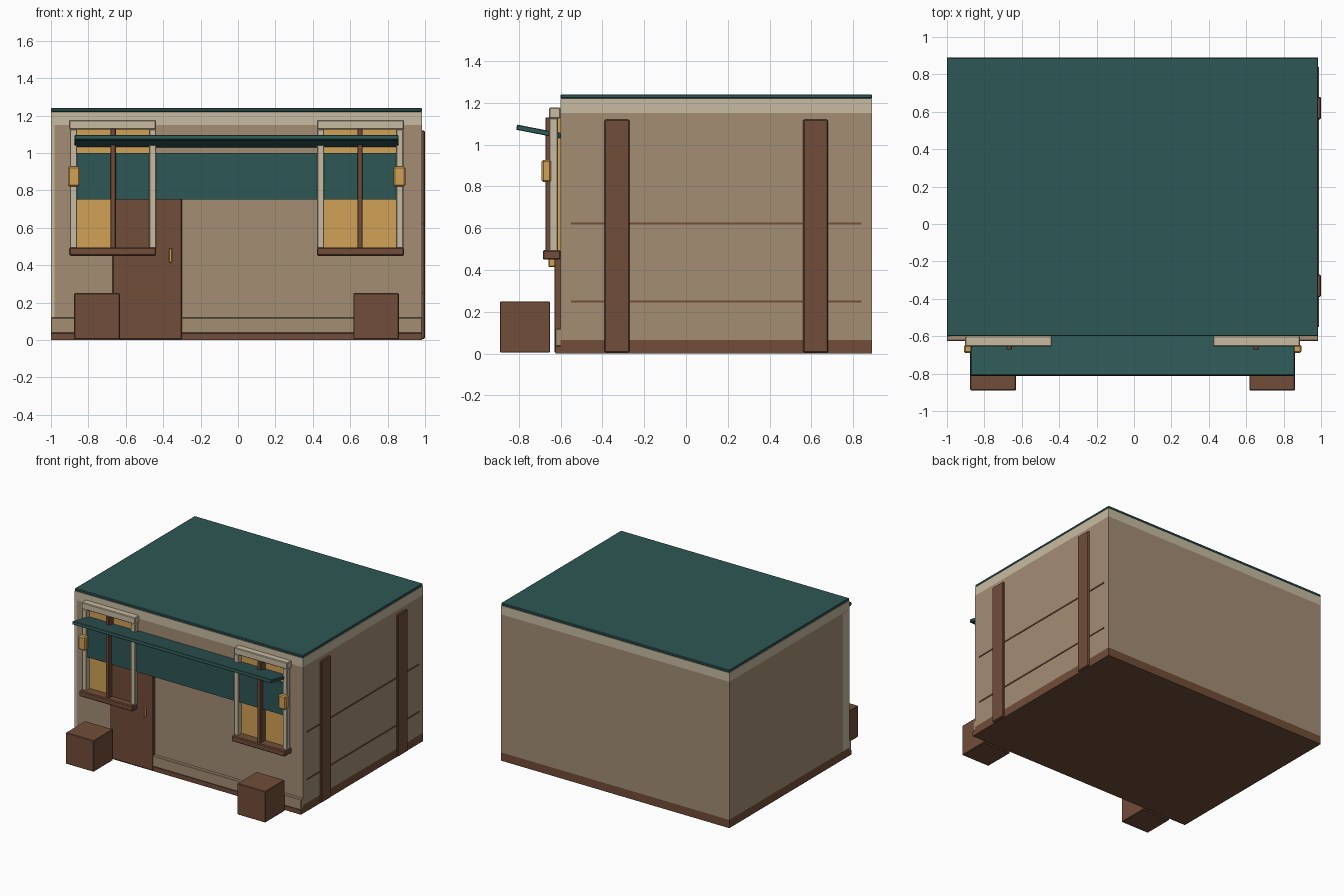
import bpy, math

if "Cube" in bpy.data.objects:
    bpy.data.objects.remove(bpy.data.objects["Cube"])

def mat(name, r, g, b):
    m = bpy.data.materials.new(name)
    m.diffuse_color = (r, g, b, 1)
    m.use_nodes = True
    m.node_tree.nodes["Principled BSDF"].inputs["Base Color"].default_value = m.diffuse_color
    return m

TAN = mat("tan_plaster", .37, .27, .175)
CREAM = mat("cream_trim", .58, .50, .36)
BROWN = mat("brown_wood", .165, .075, .04)
TEAL = mat("teal_paint", .027, .095, .09)
GOLD = mat("amber_glass", .64, .36, .095)

def box(name, x, y, z, m, bevel=0.0):
    bpy.ops.mesh.primitive_cube_add(size=1, location=(sum(x) / 2, sum(y) / 2, sum(z) / 2))
    o = bpy.context.object
    o.name = name
    size = (abs(x[1] - x[0]), y[1] - y[0], z[1] - z[0])
    for v in o.data.vertices:
        v.co = [c * s for c, s in zip(v.co, size)]
    o.data.materials.append(m)
    if bevel:
        b = o.modifiers.new("Bevel", 'BEVEL')
        b.width = bevel
        b.segments = 1
    return o

L, R, CX = -1.0, .985, -.0075

# Main shell: base, walls, cornice, flat roof
box("base", (L, R), (-.6, .89), (0, .065), BROWN)
box("walls", (L, R), (-.6, .89), (.065, 1.15), TAN)
box("cornice", (L, R), (-.6, .89), (1.15, 1.22), CREAM)
box("roof", (L, R), (-.6, .89), (1.22, 1.24), TEAL, .004)
box("left_corner_trim", (L - .001, L + .02), (-.601, -.52), (.065, 1.15), CREAM)

# Front plinth
box("front_plinth", (L, R), (-.625, -.59), (.035, .12), TAN, .004)
box("front_footing", (L, R), (-.625, -.59), (0, .035), BROWN)

# Right wall posts and grooves
for i, y in enumerate((-.33, .62)):
    box(f"side_post_{i}", (.96, 1.0), (y - .06, y + .06), (.005, 1.12), BROWN, .006)
for i, z in enumerate((.25, .623)):
    box(f"side_rail_{i}", (.97, .99), (-.55, .84), (z - .005, z + .005), BROWN)

# Door and handle
box("door", (-.67, -.3), (-.63, -.59), (.005, .86), BROWN, .004)
box("door_handle", (-.37, -.353), (-.657, -.625), (.415, .49), GOLD, .003)

# Windows, lamps and planters, mirrored about the facade centre
for side, s in (("left", -1), ("right", 1)):
    def part(name, a, b, y, z, m, bevel=0.0):
        box(f"{side}_{name}", (CX + s * a, CX + s * b), y, z, m, bevel)
    part("window_glass", .467, .855, (-.612, -.59), (.49, 1.13), GOLD)
    part("window_head", .43, .895, (-.655, -.6), (1.125, 1.177), CREAM, .005)
    part("window_jamb_inner", .43, .468, (-.655, -.612), (.49, 1.127), CREAM, .004)
    part("window_jamb_outer", .853, .892, (-.655, -.612), (.49, 1.127), CREAM, .004)
    part("window_mullion", .646, .674, (-.672, -.61), (.49, 1.13), BROWN, .003)
    part("window_sill", .43, .895, (-.685, -.6), (.45, .495), BROWN, .006)
    part("wall_lamp", .838, .902, (-.69, -.645), (.82, .927), GOLD, .008)
    part("planter", .624, .868, (-.89, -.65), (.005, .25), BROWN, .004)

# Awning: hanging panel and tilted canopy
box("awning_panel", (-.86, .845), (-.64, -.62), (.75, 1.0), TEAL)
canopy = box("awning_canopy", (-.873, .858), (-.812, -.597), (1.05, 1.075), TEAL, .003)
canopy.rotation_euler.x = -math.radians(11)
